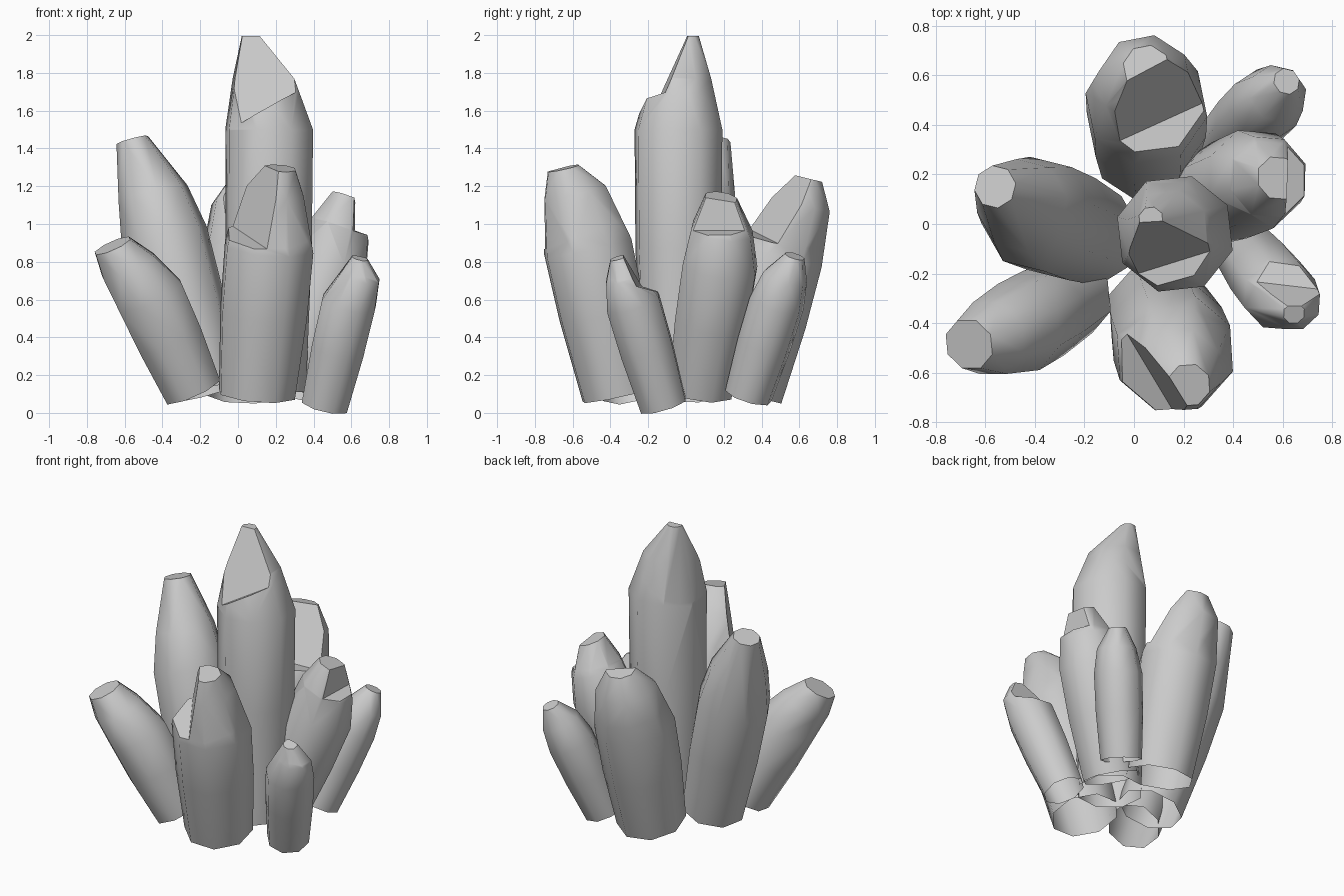
import bpy
import bmesh
import math
from mathutils import Vector

default_cube = bpy.data.objects.get("Cube")
if default_cube:
    bpy.data.objects.remove(default_cube, do_unlink=True)

SIDES = 8
EPS = 1e-4
SHARP_ANGLE = math.radians(47)

# Single grey crystal material
grey = bpy.data.materials.new("crystal_grey")
grey.use_nodes = True
colour = (0.6, 0.6, 0.6, 1.0)
grey.diffuse_color = colour
grey.node_tree.nodes["Principled BSDF"].inputs["Base Color"].default_value = colour


def plane_through(a, b, c, toward):
    """Plane through three points, its normal turned to the given point."""
    normal = (b - a).cross(c - a).normalized()
    if normal.dot(toward - a) < 0:
        normal.negate()
    return lambda p: normal.dot(p - a), a, normal


def split(bm, faces, origin, normal):
    """Cut the given faces along a plane without removing anything."""
    edges = {e for f in faces for e in f.edges}
    verts = {v for f in faces for v in f.verts}
    bmesh.ops.bisect_plane(bm, geom=list(verts) + list(edges) + list(faces),
                           dist=1e-6, plane_co=origin, plane_no=normal)


def cap(bm, verts, normal):
    """Close a flat convex opening with one polygon."""
    if len(verts) < 3:
        return []
    centre = sum((v.co for v in verts), Vector()) / len(verts)
    u = normal.orthogonal().normalized()
    w = normal.cross(u)
    verts.sort(key=lambda v: math.atan2((v.co - centre).dot(w), (v.co - centre).dot(u)))
    return [bm.faces.new(verts)]


def notch(bm, top, ridge_a, ridge_b, outer):
    """Break a corner off the tip, leaving a steep wall and a small shelf."""
    wall, wall_co, wall_no = plane_through(ridge_a, ridge_b, top, outer)
    shelf, shelf_co, shelf_no = plane_through(ridge_a, ridge_b, outer, top)
    split(bm, bm.faces[:], shelf_co, shelf_no)
    above = [f for f in bm.faces if shelf(f.calc_center_median()) > 0]
    split(bm, above, wall_co, wall_no)
    broken = []
    for f in bm.faces:
        c = f.calc_center_median()
        if shelf(c) > 0 and wall(c) > 0:
            broken.append(f)
    bmesh.ops.delete(bm, geom=broken, context='FACES')
    rim = {v for e in bm.edges if e.is_boundary for v in e.verts}
    on_wall = [v for v in rim if abs(wall(v.co)) < EPS and shelf(v.co) > -EPS]
    on_shelf = [v for v in rim if abs(shelf(v.co)) < EPS and wall(v.co) > -EPS]
    return cap(bm, on_wall, wall_no) + cap(bm, on_shelf, shelf_no)


def crystal(name, base, shoulder, neck, tip, radii, turn=0.0, cut=None):
    """Leaning faceted shaft, open at the base, narrowing to a small flat tip."""
    base, shoulder, neck, tip = (Vector(p) for p in (base, shoulder, neck, tip))
    radius, neck_radius, tip_radius = radii
    axis = (shoulder - base).normalized()
    u = Vector((0, 1, 0)).cross(axis).normalized()
    w = axis.cross(u)
    profile = [(base, radius * 0.86), (base.lerp(shoulder, 0.55), radius * 0.98),
               (shoulder, radius), (neck, neck_radius), (tip, tip_radius)]
    bm = bmesh.new()
    for centre, r in profile:
        for i in range(SIDES):
            a = math.tau * (i + turn) / SIDES
            bm.verts.new(centre + r * (u * math.cos(a) + w * math.sin(a)))

    # Wrap the rings in a convex skin, then open the base
    hull = bmesh.ops.convex_hull(bm, input=bm.verts[:])
    loose = [g for g in hull["geom_interior"] if isinstance(g, bmesh.types.BMVert)]
    bmesh.ops.delete(bm, geom=loose, context='VERTS')
    floor = [f for f in bm.faces if all(abs(axis.dot(v.co - base)) < EPS for v in f.verts)]
    bmesh.ops.delete(bm, geom=floor, context='FACES')
    flat = notch(bm, *[Vector(p) for p in cut]) if cut else []
    bmesh.ops.recalc_face_normals(bm, faces=bm.faces[:])

    # Smooth shaft, crisp broken faces
    for f in bm.faces:
        f.smooth = f not in flat
    for e in bm.edges:
        crisp = any(f in flat for f in e.link_faces)
        e.smooth = not crisp and e.calc_face_angle(0) < SHARP_ANGLE

    mesh = bpy.data.meshes.new(name)
    bm.to_mesh(mesh)
    bm.free()
    mesh.materials.append(grey)
    bpy.context.collection.objects.link(bpy.data.objects.new(name, mesh))


# Tall upright crystal in the middle
crystal("centre_crystal", base=(0.16, -0.04, 0.11), shoulder=(0.165, -0.04, 1.5),
        neck=(0.135, -0.03, 1.77), tip=(0.068, 0.02, 1.995),
        radii=(0.242, 0.17, 0.05), turn=-0.36,
        cut=[(0.03, 0, 1.98), (0.08, -0.18, 1.57), (0.24, -0.13, 1.66), (0.04, -0.24, 1.55)])

# Thick crystals leaning forward, back and to the right
crystal("front_crystal", base=(0.1, -0.35, 0.1), shoulder=(0.165, -0.52, 0.88),
        neck=(0.18, -0.59, 1.17), tip=(0.22, -0.65, 1.295),
        radii=(0.248, 0.178, 0.09), turn=-0.4,
        cut=[(0.17, -0.66, 1.3), (0.03, -0.54, 0.95), (0.15, -0.74, 0.87), (-0.06, -0.57, 0.94)])
crystal("back_crystal", base=(0.05, 0.3, 0.1), shoulder=(0.05, 0.48, 0.83),
        neck=(0.045, 0.58, 1.11), tip=(0.05, 0.63, 1.245),
        radii=(0.25, 0.19, 0.095), turn=0.75,
        cut=[(0.08, 0.64, 1.25), (0.04, 0.38, 0.95), (0.26, 0.48, 0.9), (0.06, 0.31, 0.96)])
crystal("right_crystal", base=(-0.17, -0.05, 0.11), shoulder=(-0.39, 0.04, 0.93),
        neck=(-0.45, 0.075, 1.16), tip=(-0.56, 0.15, 1.445),
        radii=(0.235, 0.19, 0.087), turn=0.2)

# Medium crystal on the left with a chipped outer side
crystal("left_crystal", base=(0.25, 0.08, 0.12), shoulder=(0.49, 0.18, 0.78),
        neck=(0.54, 0.19, 0.97), tip=(0.58, 0.185, 1.14),
        radii=(0.21, 0.172, 0.09), turn=0.4,
        cut=[(0.62, 0.2, 1.17), (0.61, 0.06, 0.965), (0.62, 0.33, 0.965), (0.69, 0.2, 0.94)])

# Short crystals around the outside
crystal("front_right_crystal", base=(-0.24, -0.29, 0.12), shoulder=(-0.465, -0.415, 0.62),
        neck=(-0.58, -0.46, 0.775), tip=(-0.665, -0.485, 0.885),
        radii=(0.193, 0.16, 0.107), turn=0.5)
crystal("front_left_crystal", base=(0.46, -0.12, 0.04), shoulder=(0.587, -0.28, 0.58),
        neck=(0.648, -0.325, 0.72), tip=(0.645, -0.36, 0.82),
        radii=(0.154, 0.11, 0.045), turn=0.5,
        cut=[(0.63, -0.33, 0.83), (0.55, -0.24, 0.67), (0.72, -0.26, 0.67), (0.65, -0.15, 0.64)])
crystal("back_left_crystal", base=(0.38, 0.33, 0.09), shoulder=(0.53, 0.48, 0.58),
        neck=(0.58, 0.525, 0.72), tip=(0.615, 0.575, 0.83),
        radii=(0.15, 0.122, 0.055), turn=0.2)
